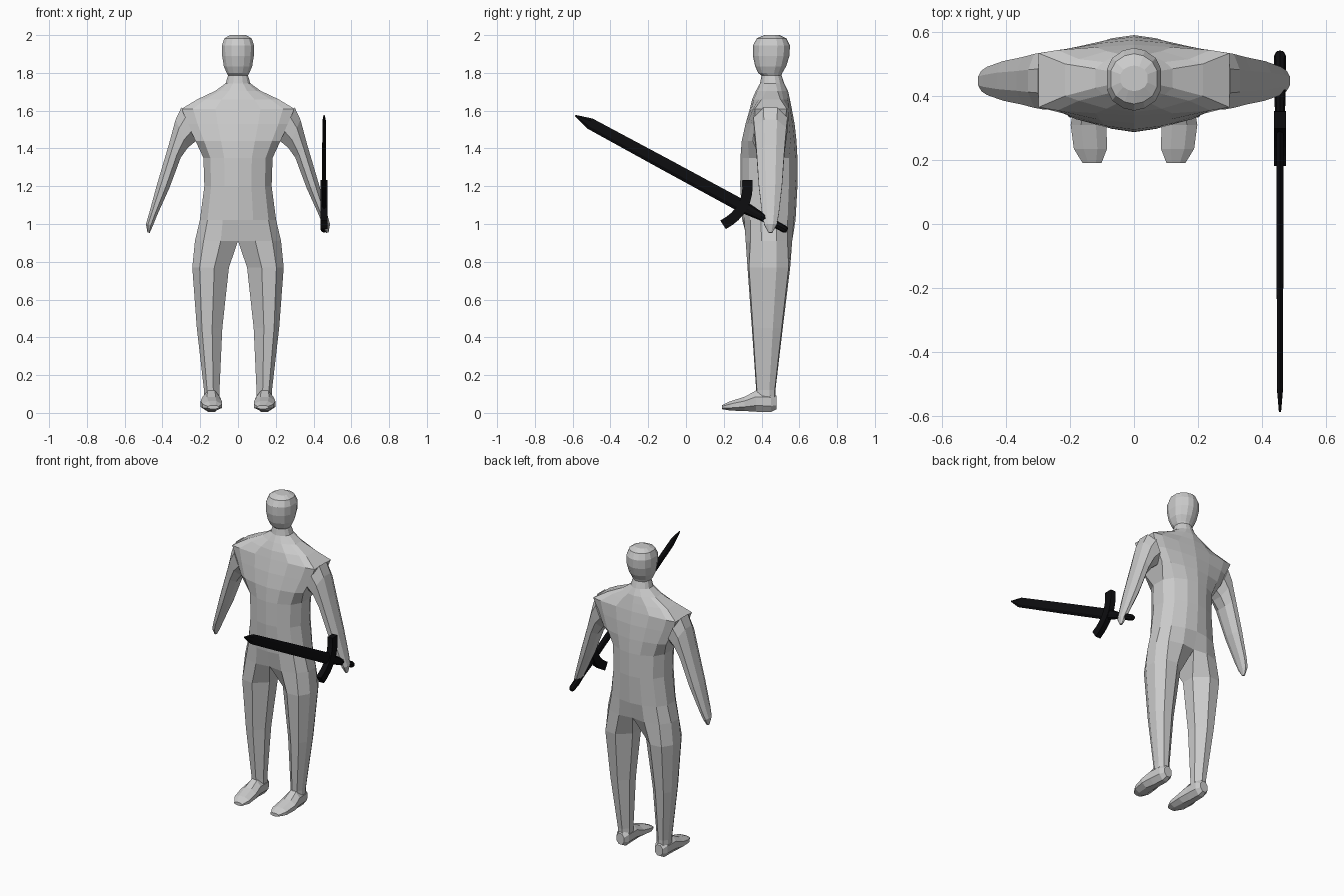
import bpy, bmesh
from math import sin, cos, pi, sqrt
from mathutils import Vector as V

if "Cube" in bpy.data.objects:
    bpy.data.objects.remove(bpy.data.objects["Cube"])


def loft(name, rings, caps=(True, True), closed_from=0, mirror=False, mat=None):
    """Skin a list of equal-length point rings; rings before closed_from stay open."""
    bm = bmesh.new()
    vs = [[bm.verts.new(p) for p in r] for r in rings]
    n = len(rings[0])
    for i in range(len(vs) - 1):
        for j in range(n if i >= closed_from else n - 1):
            k = (j + 1) % n
            bm.faces.new((vs[i][j], vs[i][k], vs[i + 1][k], vs[i + 1][j]))
    if caps[0]:
        bm.faces.new(vs[0])
    if caps[1]:
        bm.faces.new(vs[-1])
    bmesh.ops.recalc_face_normals(bm, faces=bm.faces)
    me = bpy.data.meshes.new(name)
    bm.to_mesh(me)
    bm.free()
    ob = bpy.data.objects.new(name, me)
    bpy.context.collection.objects.link(ob)
    if mat:
        me.materials.append(mat)
    if mirror:
        m = ob.modifiers.new("Mirror", 'MIRROR')
        m.merge_threshold = 0.0005
    return ob


def oval(c, a, b, n=8, phase=0.0):
    c, a, b = V(c), V(a), V(b)
    return [c + a * cos(phase + 2 * pi * i / n) + b * sin(phase + 2 * pi * i / n)
            for i in range(n)]


def half(z, x0, x1, f, b, d):
    """Right-hand half of a body section: front f, back b, depth factors d from inside out."""
    c, h = (f + b) / 2, (b - f) / 2
    cols = list(zip((0, .4, .8, 1), d))
    pts = [(x0 + (x1 - x0) * t, c + h * k, z) for t, k in cols]
    return pts + [(x0 + (x1 - x0) * t, c - h * k, z) for t, k in reversed(cols)]


# Trunk and legs, one continuous half mirrored across x = 0
trunk = (1, .93, .7, .3)
chest = (1, .92, .78, .6)
shoulder = (1, .93, .85, .76)
leg = (.38, .97, .9, .35)
neck = (1, .92, .65, .3)
body = [
    half(1.79, 0, .052, .40, .505, neck),
    half(1.745, 0, .065, .392, .52, neck),
    half(1.705, 0, .12, .37, .54, (1, .9, .6, .35)),
    half(1.66, 0, .215, .35, .55, (1, .9, .65, .5)),
    half(1.61, 0, .298, .338, .56, shoulder),
    half(1.53, 0, .268, .315, .575, chest),
    half(1.44, 0, .225, .295, .585, chest),
    half(1.35, 0, .183, .288, .59, trunk),
    half(1.20, 0, .178, .287, .59, trunk),
    half(1.02, 0, .202, .298, .58, trunk),
    half(.91, 0, .228, .308, .57, (.85, .94, .75, .3)),
    half(.77, .048, .242, .322, .555, leg),
    half(.45, .083, .218, .346, .515, leg),
    half(.12, .098, .18, .37, .475, leg),
    half(.06, .098, .18, .37, .475, leg),
]
loft("body", body, caps=(False, True), closed_from=10, mirror=True)

# Head
skull = (1, .92, .68, .32)
head = [
    half(1.785, 0, .052, .40, .505, neck),
    half(1.80, 0, .060, .382, .51, skull),
    half(1.835, 0, .075, .366, .53, skull),
    half(1.89, 0, .084, .354, .548, skull),
    half(1.945, 0, .085, .354, .55, skull),
    half(1.983, 0, .072, .375, .532, skull),
    half(2.0, 0, .042, .415, .495, skull),
]
loft("head", head, caps=(False, True), mirror=True)

# Arms: outer and inner edge in the xz plane, half depth in y
arm = []
for xo, zo, xi, zi, hd in [
        (.302, 1.62, .222, 1.435, .092),
        (.332, 1.555, .265, 1.40, .086),
        (.368, 1.42, .302, 1.35, .076),
        (.43, 1.21, .362, 1.19, .063),
        (.472, 1.055, .428, 1.045, .045),
        (.488, 1.0, .45, .99, .033),
        (.48, .955, .467, .953, .01)]:
    o, i = V((xo, .447, zo)), V((xi, .447, zi))
    arm.append(oval((o + i) / 2, (o - i) / 2 * 1.04, (0, hd * 1.06, 0), 8, pi / 8))
loft("arm", arm, mirror=True)

# Feet, heel to toe
foot = []
for y, x, w, z0, z1 in [
        (.48, .139, .028, .02, .09), (.45, .139, .043, .004, .115),
        (.37, .141, .047, .006, .118), (.31, .142, .057, .01, .085),
        (.235, .136, .053, .012, .062), (.19, .131, .03, .02, .04)]:
    foot.append(oval((x, y, (z0 + z1) / 2), (w * 1.06, 0, 0), (0, 0, (z1 - z0) / 2 * 1.08),
                     8, pi / 8))
loft("foot", foot, mirror=True)

# Sword, laid out along d (to the tip) and p (across) from the guard
black = bpy.data.materials.new("black")
black.diffuse_color = (.004, .004, .005, 1)
black.use_nodes = True
black.node_tree.nodes["Principled BSDF"].inputs["Base Color"].default_value = black.diffuse_color
origin = V((.456, .30, 1.093))
d, p, side = V((0, -.879, .477)), V((0, .477, .879)), V((1, 0, 0))

blade = [oval(origin + d * u, p * w, side * t, 6)
         for u, w, t in [(-.02, .034, .013), (.45, .033, .012),
                         (.92, .03, .011), (1.008, .004, .004)]]
loft("blade", blade, mat=black)

handle = [oval(origin - d * u, p * w, side * t, 8)
          for u, w, t in [(0, .034, .015), (.11, .022, .017),
                          (.255, .019, .019), (.268, .013, .013)]]
loft("handle", handle, mat=black)

r2 = sqrt(2)
guard = []
for i in range(9):
    s = i / 4 - 1
    across = (d - p * .55 * s).normalized()
    guard.append(oval(origin + p * .135 * s + d * (.045 * s * s), across * .027 * r2,
                      side * .018 * r2, 4, pi / 4))
loft("guard", guard, mat=black)
